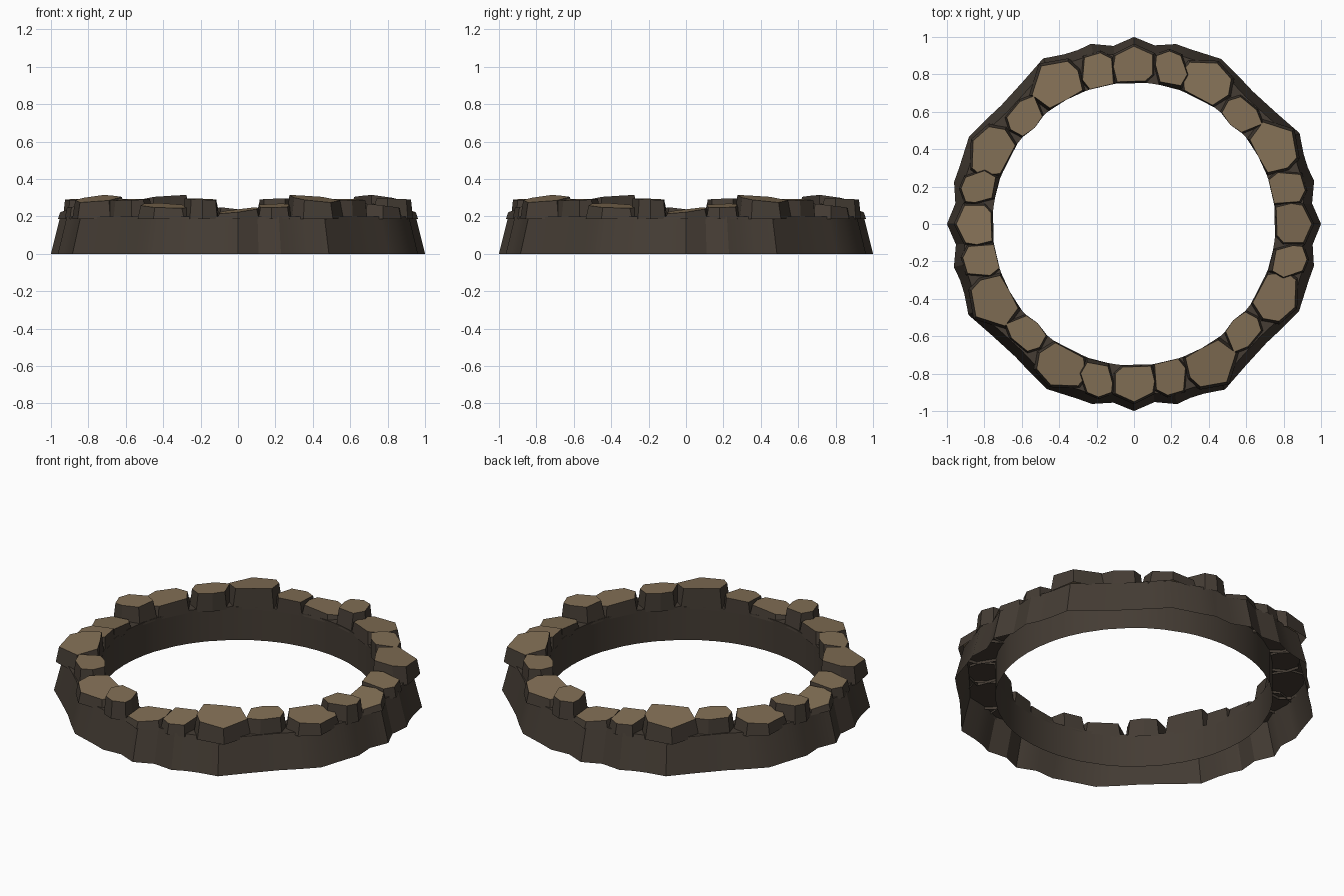
import bpy, bmesh, math
from mathutils import Vector, Matrix

if "Cube" in bpy.data.objects:
    bpy.data.objects.remove(bpy.data.objects["Cube"])

def material(name, col):
    m = bpy.data.materials.new(name)
    m.diffuse_color = (*col, 1)
    m.use_nodes = True
    m.node_tree.nodes["Principled BSDF"].inputs["Base Color"].default_value = m.diffuse_color
    return m

DARK = material("dark_earth", (0.058, 0.045, 0.034))
TAN = material("tan_stone", (0.225, 0.160, 0.092))

DECK = 0.2      # height of the mortar between the stones
INNER = 0.757   # inner wall radius

def quarter_turns(p):
    return [Matrix.Rotation(-k * math.pi / 2, 3, 'Z') @ Vector(p) for k in range(4)]

def finish(bm, name, smooth=True):
    me = bpy.data.meshes.new(name)
    bm.to_mesh(me)
    bm.free()
    ob = bpy.data.objects.new(name, me)
    bpy.context.collection.objects.link(ob)
    me.materials.append(DARK)
    me.materials.append(TAN)
    if smooth:
        bpy.ops.object.select_all(action='DESELECT')
        ob.select_set(True)
        bpy.context.view_layer.objects.active = ob
        bpy.ops.object.shade_smooth_by_angle(angle=math.radians(28))
    return ob

# Ring wall: a zigzag footprint for one quarter, repeated four times, open below
outline = [(0, 1), (.11, .955), (.225, .962), (.30, .935), (.467, .882), (.55, .80), (.634, .71),
           (.76, .595), (.885, .486), (.908, .37), (.93, .30), (.963, .23), (.952, .11)]
turns = [quarter_turns((x, y, 0)) for x, y in outline]
foot = [t[k] for k in range(4) for t in turns]

bm = bmesh.new()
rings = []
for kind in range(4):
    ring = []
    for p in foot:
        d = p.normalized() * INNER
        q = (p, p * (1 - .25 * DECK), d, d)[kind]
        ring.append(bm.verts.new((q.x, q.y, (0, DECK, DECK, 0)[kind])))
    rings.append(ring)
n = len(foot)
for a, b in zip(rings, rings[1:]):
    for i in range(n):
        j = (i + 1) % n
        bm.faces.new((a[j], a[i], b[i], b[j]))
# rings run clockwise, so make the deck face up
deck = next(f for f in bm.faces if all(abs(v.co.z - DECK) < 1e-6 for v in f.verts))
bm.normal_update()
if deck.normal.z < 0:
    bmesh.ops.reverse_faces(bm, faces=bm.faces)
finish(bm, "ring_wall")

# Six stones per quarter: outline, centre height, slope in x and y
stones = [
    ([(-.10, .90), (0, .95), (.10, .905), (.10, .80), (.06, .765), (-.09, .76), (-.11, .84)],
     .232, -.12, -.08),
    ([(.12, .90), (.19, .925), (.25, .90), (.285, .80), (.25, .74), (.14, .76), (.115, .85)],
     .292, .03, -.03),
    ([(.26, .82), (.30, .865), (.445, .86), (.52, .775), (.505, .69), (.42, .635), (.27, .715)],
     .257, .02, -.11),
    ([(.505, .66), (.57, .68), (.655, .61), (.685, .535), (.575, .49), (.515, .53), (.47, .595)],
     .29, -.04, -.03),
    ([(.62, .45), (.69, .545), (.845, .495), (.87, .355), (.82, .30), (.715, .275), (.665, .36)],
     .297, -.11, -.12),
    ([(.72, .235), (.77, .275), (.89, .265), (.915, .18), (.885, .12), (.75, .11)],
     .257, -.11, .02),
]

for idx, (pts, h, sx, sy) in enumerate(stones):
    c = sum((Vector((x, y, 0)) for x, y in pts), Vector()) / len(pts)
    tops = [quarter_turns((x, y, h + sx * (x - c.x) + sy * (y - c.y))) for x, y in pts]
    # flared skirt below each top, kept out of the hole
    lows = []
    for x, y in pts:
        p = c + (Vector((x, y, 0)) - c) * 1.13
        r0 = math.hypot(x, y)
        if r0 < .8:
            p = p.normalized() * min(r0, INNER)
        lows.append(quarter_turns((p.x, p.y, DECK - .015)))
    bm = bmesh.new()
    for k in range(4):
        t = [bm.verts.new(q[k]) for q in tops]
        b = [bm.verts.new(q[k]) for q in lows]
        m = len(t)
        top = bm.faces.new(t[::-1])      # outlines run clockwise
        top.material_index = 1
        for i in range(m):
            j = (i + 1) % m
            bm.faces.new((t[i], t[j], b[j], b[i]))
    finish(bm, "rim_stone_%d" % (idx + 1), smooth=False)
